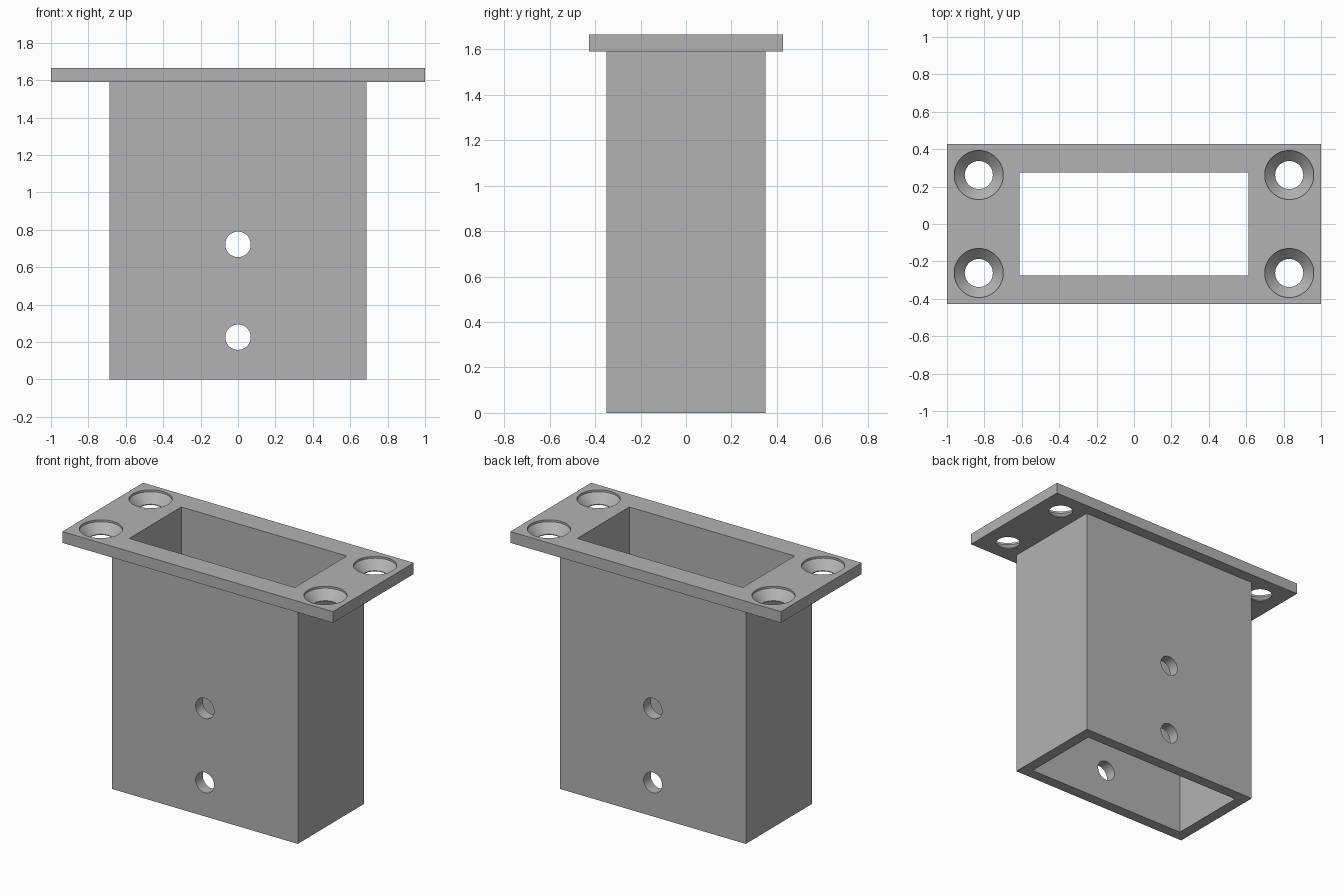
import bpy
import bmesh
from math import cos, sin, tau
from mathutils import Matrix

cube = bpy.data.objects.get("Cube")
if cube:
    bpy.data.objects.remove(cube, do_unlink=True)

PLATE_BOTTOM, PLATE_TOP = 1.59, 1.665
SIDES = 64

grey = bpy.data.materials.new("plain grey")
grey.use_nodes = True
colour = (0.45, 0.45, 0.45, 1)
grey.diffuse_color = colour
grey.node_tree.nodes["Principled BSDF"].inputs["Base Color"].default_value = colour


def finish(name, bm):
    bmesh.ops.recalc_face_normals(bm, faces=bm.faces)
    mesh = bpy.data.meshes.new(name)
    bm.to_mesh(mesh)
    bm.free()
    mesh.materials.append(grey)
    obj = bpy.data.objects.new(name, mesh)
    bpy.context.collection.objects.link(obj)
    return obj


def box(name, half_x, half_y, z0, z1):
    bm = bmesh.new()
    place = Matrix.Translation((0, 0, (z0 + z1) / 2)) @ Matrix.Diagonal(
        (2 * half_x, 2 * half_y, z1 - z0, 1))
    bmesh.ops.create_cube(bm, size=1, matrix=place)
    return finish(name, bm)


def turned(name, profile, place):
    """Closed solid of revolution from (radius, height) pairs."""
    bm = bmesh.new()
    rings = [[bm.verts.new((r * cos(tau * i / SIDES), r * sin(tau * i / SIDES), h))
              for i in range(SIDES)] for r, h in profile]
    for low, high in zip(rings, rings[1:]):
        for i in range(SIDES):
            j = (i + 1) % SIDES
            bm.faces.new((low[i], low[j], high[j], high[i]))
    bm.faces.new(rings[0])
    bm.faces.new(rings[-1])
    bm.transform(place)
    return finish(name, bm)


def combine(target, tool, operation):
    tool.hide_render = True
    mod = target.modifiers.new(operation.lower(), 'BOOLEAN')
    mod.operation = operation
    mod.solver = 'EXACT'
    mod.object = tool
    bpy.context.view_layer.objects.active = target
    bpy.ops.object.modifier_apply(modifier=mod.name)
    bpy.data.objects.remove(tool, do_unlink=True)


# Rectangular sleeve joined to its flange plate
sleeve = box("flanged_sleeve", 0.687, 0.35, 0, PLATE_BOTTOM + 0.03)
combine(sleeve, box("flange", 1, 0.427, PLATE_BOTTOM, PLATE_TOP), 'UNION')

# Opening from top to bottom
combine(sleeve, box("opening_cutter", 0.612, 0.275, -0.2, 2), 'DIFFERENCE')

# Countersunk screw holes in the flange corners
screw = [(0.075, 1.5), (0.075, PLATE_BOTTOM + 0.005),
         (0.131, PLATE_TOP - 0.013), (0.131, 1.8)]
for x in (-0.83, 0.83):
    for y in (-0.262, 0.262):
        combine(sleeve, turned("screw_cutter", screw, Matrix.Translation((x, y, 0))),
                'DIFFERENCE')

# Cross holes through the front and back walls
for z in (0.226, 0.722):
    place = Matrix.Translation((0, 0, z)) @ Matrix.Rotation(tau / 4, 4, 'X')
    combine(sleeve, turned("cross_cutter", [(0.068, -0.6), (0.068, 0.6)], place),
            'DIFFERENCE')

# Smooth hole walls, crisp edges elsewhere
bpy.ops.object.select_all(action='DESELECT')
sleeve.select_set(True)
bpy.context.view_layer.objects.active = sleeve
bpy.ops.object.shade_smooth_by_angle(angle=0.5)
